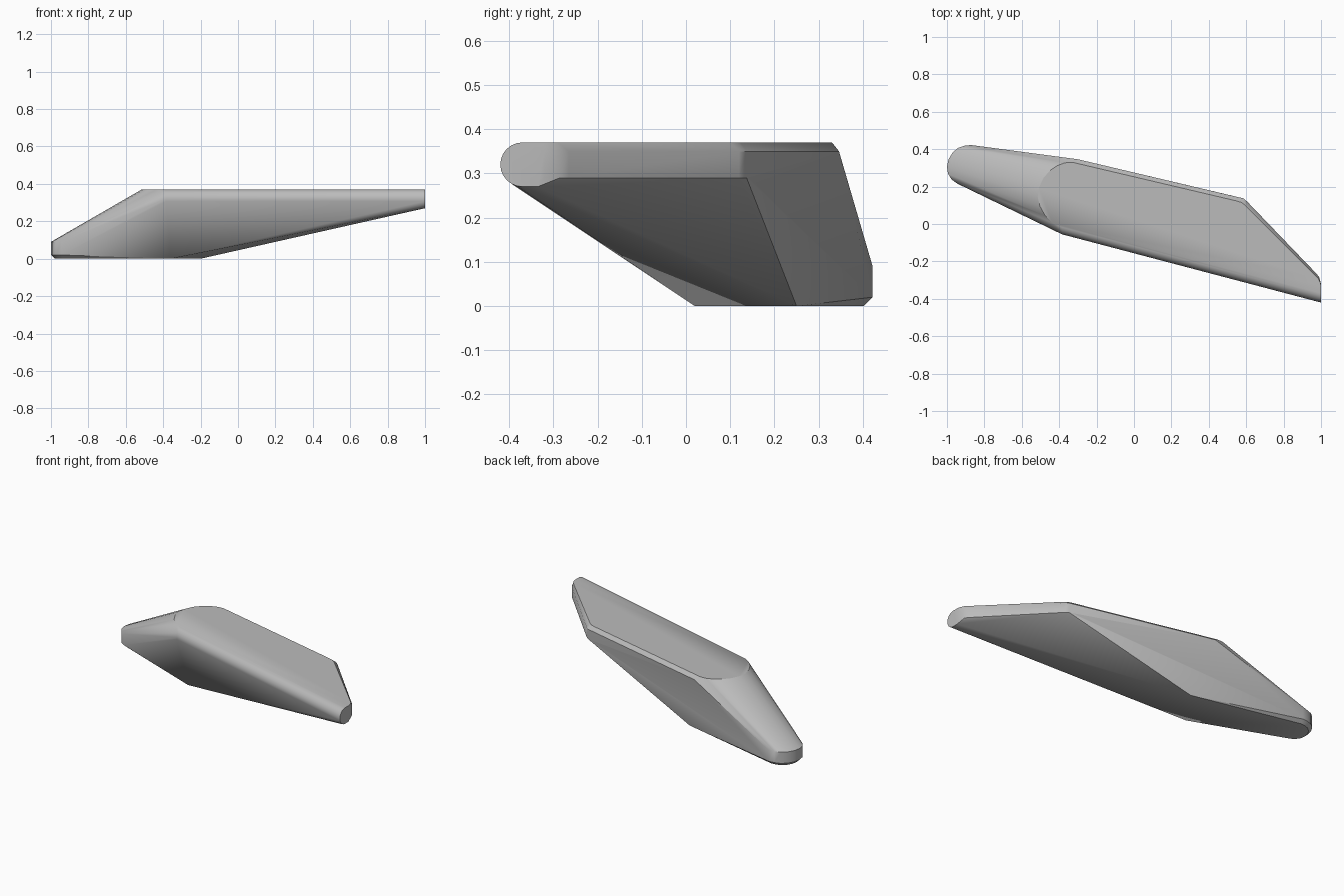
import bpy
import bmesh
import math

cube = bpy.data.objects.get("Cube")
if cube:
    bpy.data.objects.remove(cube, do_unlink=True)

grey = bpy.data.materials.new("plain grey")
grey.use_nodes = True
colour = (0.5, 0.5, 0.5, 1)
grey.diffuse_color = colour
grey.node_tree.nodes["Principled BSDF"].inputs["Base Color"].default_value = colour

points = []


def ring(outline, z):
    points.extend((x, y, z) for x, y in outline)


def round_edge(x, y, z, r, steps=12):
    """Half circle of points facing the front."""
    for i in range(steps + 1):
        a = math.pi / 2 + math.pi * i / steps
        points.append((x, y + r * math.cos(a), z + r * math.sin(a)))


# Flat top with its rounded left-hand end
ring([(-0.33, 0.33), (-0.37, 0.327), (-0.41, 0.312), (-0.45, 0.285),
      (-0.485, 0.245), (-0.508, 0.195), (-0.515, 0.145), (-0.503, 0.095),
      (-0.475, 0.045), (-0.435, 0.005),
      (0.55, 0.123), (0.575, 0.115), (0.595, 0.1),
      (0.985, -0.29), (0.995, -0.31), (1, -0.33)], 0.37)

# Chamfered rear edge and upright wall of the top plate
rear = [(0.56, 0.143), (0.585, 0.137), (0.605, 0.12),
        (0.975, -0.265), (0.99, -0.285), (1, -0.32)]
ring([(-0.3, 0.346)] + rear, 0.35)
ring(rear, 0.29)
points.append((1, -0.335, 0.27))

# Full-round front edge, from the shoulder to the tip
round_edge(-0.385, -0.005, 0.32, 0.05)
round_edge(1, -0.37, 0.32, 0.05)

# Rounded foot: upright rim, then a small chamfer underneath
foot = [(-0.87, 0.422), (-0.905, 0.419), (-0.94, 0.407), (-0.97, 0.382),
        (-0.992, 0.345), (-1, 0.305), (-0.994, 0.268), (-0.975, 0.238),
        (-0.945, 0.216)]
ring(foot, 0.09)
ring(foot, 0.02)
cx, cy = -0.88, 0.32
ring([(cx + (x - cx) * 0.83, cy + (y - cy) * 0.8) for x, y in foot], 0)

# Far edge of the flat underside
ring([(-0.36, 0.02), (-0.2, 0.25)], 0)

# Wrap all sections in one tight skin
bm = bmesh.new()
for p in points:
    bm.verts.new(p)
bmesh.ops.convex_hull(bm, input=bm.verts[:])
loose = [v for v in bm.verts if not v.link_faces]
bmesh.ops.delete(bm, geom=loose, context='VERTS')
bmesh.ops.dissolve_limit(bm, angle_limit=math.radians(0.5),
                         verts=bm.verts[:], edges=bm.edges[:])
bmesh.ops.recalc_face_normals(bm, faces=bm.faces[:])
mesh = bpy.data.meshes.new("slanted_body")
bm.to_mesh(mesh)
bm.free()
mesh.materials.append(grey)

body = bpy.data.objects.new("slanted_body", mesh)
bpy.context.collection.objects.link(body)
bpy.ops.object.select_all(action='DESELECT')
body.select_set(True)
bpy.context.view_layer.objects.active = body
bpy.ops.object.shade_smooth_by_angle(angle=math.radians(28))
